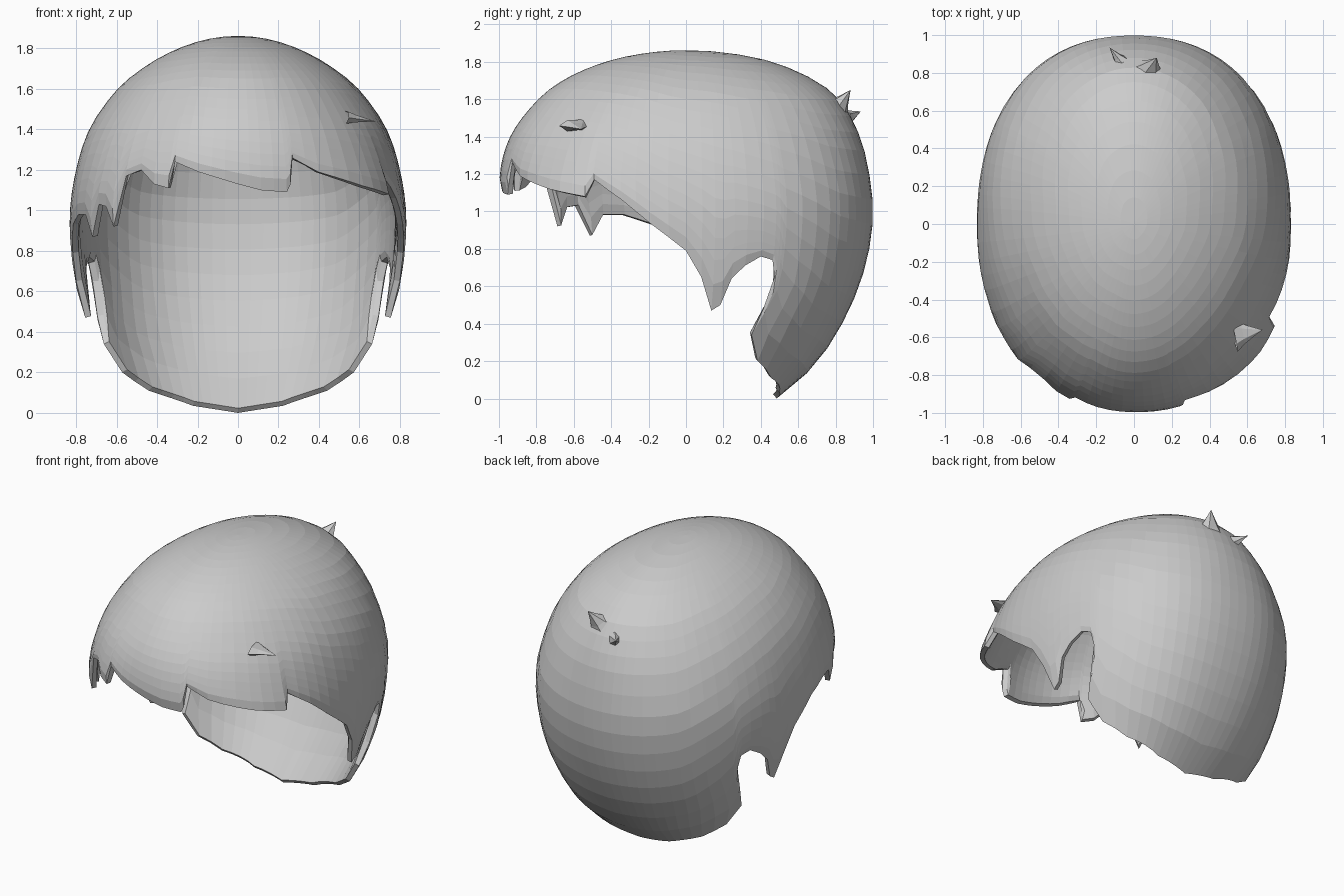
import bpy, bmesh, math
from mathutils import Vector

if "Cube" in bpy.data.objects:
    bpy.data.objects.remove(bpy.data.objects["Cube"])

# Head profile: height, half width, front depth, back depth
PROFILE = [(1.862, 0, 0, 0), (1.8, .295, .43, .46), (1.7, .475, .66, .69), (1.6, .595, .79, .82),
           (1.4, .735, .94, .93), (1.2, .80, .995, .98), (1.0, .83, .98, 1.0), (.8, .825, .93, .98),
           (.6, .80, .9, .925), (.4, .745, .83, .835), (.2, .66, .7, .705), (0, .54, .48, .49)]

# Hem: angle from the front (towards +x), height
FRINGE_LEFT = [(-63, .98), (-58, .87), (-54, 1.03), (-50, 1.02), (-46, .92), (-42, 1.17),
               (-36, 1.2), (-30, 1.13), (-24.5, 1.11), (-23, 1.24), (-14, 1.19)]
FRINGE_RIGHT = [(0, 1.13), (8, 1.10), (17, 1.09), (18.5, 1.13), (20, 1.26), (29, 1.19),
                (46, 1.12), (59, 1.08), (61, 1.17)]
SIDE = [(70, 1.06), (79, .93), (90, .79), (95, .65), (99, .47), (102, .50), (105, .64), (109, .71),
        (114, .76), (118, .74), (119.5, .65), (120.5, .48), (121.5, .34), (127, .2), (138, .11),
        (157, .035), (180, 0)]
LEFT_SIDE = [(-a, z - (.08 if a < 75 else 0)) for a, z in reversed(SIDE) if a > 65]
HEM = LEFT_SIDE + FRINGE_LEFT + FRINGE_RIGHT + SIDE


def clamp(x):
    return max(0.0, min(1.0, x))


def slope(i, c):
    a, b = PROFILE[max(0, i - 1)], PROFILE[min(len(PROFILE) - 1, i + 1)]
    return (b[c] ** 2 - a[c] ** 2) / (b[0] - a[0])


def radii(z):
    """Smoothly interpolate squared radii so the crown stays round."""
    z = clamp(z / PROFILE[0][0]) * PROFILE[0][0]
    for i, (p, q) in enumerate(zip(PROFILE, PROFILE[1:])):
        if z >= q[0]:
            h = q[0] - p[0]
            t = (z - p[0]) / h
            return [math.sqrt(max(0, (2*t**3 - 3*t*t + 1) * p[c]**2 + (t**3 - 2*t*t + t) * h * slope(i, c)
                                  + (3*t*t - 2*t**3) * q[c]**2 + (t**3 - t*t) * h * slope(i + 1, c)))
                    for c in (1, 2, 3)]


def surface(angle, z, lift=1.0):
    w, f, b = radii(z)
    if abs(angle) > 115:  # nape flap swings forward near its lower corners
        shift = 6 * clamp((.6 - z) / .25) * clamp((150 - abs(angle)) / 28)
        angle -= math.copysign(shift, angle)
    s, c = math.sin(math.radians(angle)), math.cos(math.radians(angle))
    power = 2.25 - .25 * clamp((z - 1.1) / .4)  # squarer below, round on top
    lift *= (abs(s) ** power + abs(c) ** power) ** (-1 / power)
    return Vector((w * s * lift, -(f if c > 0 else b) * c * lift, z))


def make_object(name, bm):
    mesh = bpy.data.meshes.new(name)
    bm.to_mesh(mesh)
    bm.free()
    ob = bpy.data.objects.new(name, mesh)
    bpy.context.collection.objects.link(ob)
    return ob


def hem_height(a):
    a = (a + 180) % 360 - 180
    for (a0, z0), (a1, z1) in zip(HEM, HEM[1:]):
        if a0 <= a <= a1:
            return z0 + (z1 - z0) * (a - a0) / (a1 - a0)


# Hair cap: columns from crown to hem
columns = []
for (a0, z0), (a1, z1) in zip(HEM, HEM[1:]):
    n = max(1, round((a1 - a0) / 5))
    columns += [a0 + (a1 - a0) * i / n for i in range(n)]

ROWS = 20
TOP = PROFILE[0][0]
bm = bmesh.new()
crown = bm.verts.new((0, 0, TOP))
grid = []
for a in columns:
    hem = hem_height(a)
    smooth = sum(hem_height(a + d) for d in range(-20, 21, 2)) / 21
    col = []
    for j in range(1, ROWS + 1):
        k = j / ROWS
        s = 1 - math.cos(k * math.pi / 2) if k < .5 else .293 + (k - .5) * 1.414
        low = smooth + (hem - smooth) * k ** 4
        lift = 1 + .035 * k ** 8 * clamp((a - 25) / 25) if a < 60 else 1
        if j == ROWS:
            lift -= .01  # edge rolls inwards
        col.append(bm.verts.new(surface(a, TOP - (TOP - low) * s, lift)))
    grid.append(col)
for i, col in enumerate(grid):
    nxt = grid[(i + 1) % len(grid)]
    bm.faces.new((crown, col[0], nxt[0]))
    for j in range(ROWS - 1):
        bm.faces.new((col[j], col[j + 1], nxt[j + 1], nxt[j]))
bm.verts.index_update()
edge = [col[-1].index for col in grid]
cap = make_object("hair_cap", bm)
group = cap.vertex_groups.new(name="thickness")
group.add(range(len(cap.data.vertices)), 1, 'REPLACE')
group.add(edge, .6, 'REPLACE')
solid = cap.modifiers.new("thickness", 'SOLIDIFY')
solid.thickness = .05
solid.offset = -1
solid.vertex_group = "thickness"


def tuft(name, base, tip, wide, thin, side):
    """Flattened spike with a flared root."""
    base, tip = Vector(base), Vector(tip)
    axis = (tip - base).normalized()
    u = (Vector(side) - axis * axis.dot(Vector(side))).normalized()
    v = axis.cross(u)
    bm = bmesh.new()
    rings = []
    for t, r in ((0, 1), (.3, .62), (.65, .3)):
        c = base.lerp(tip, t)
        rings.append([bm.verts.new(c + u * wide * r * math.cos(k * math.pi / 3)
                                   + v * thin * r * math.sin(k * math.pi / 3)) for k in range(6)])
    end = bm.verts.new(tip)
    for k in range(6):
        m = (k + 1) % 6
        for lo, hi in zip(rings, rings[1:]):
            bm.faces.new((lo[k], lo[m], hi[m], hi[k]))
        bm.faces.new((rings[-1][k], rings[-1][m], end))
    make_object(name, bm)


# Loose tufts at the back and by the temple
tuft("crown_tuft_large", (.07, .80, 1.54), (.12, .88, 1.65), .10, .08, (1, 0, 0))
tuft("crown_tuft_small", (-.07, .86, 1.50), (-.13, .935, 1.535), .05, .04, (0, 0, 1))
tuft("temple_tuft", (.53, -.59, 1.46), (.68, -.56, 1.44), .09, .035, (0, 1, 0))
